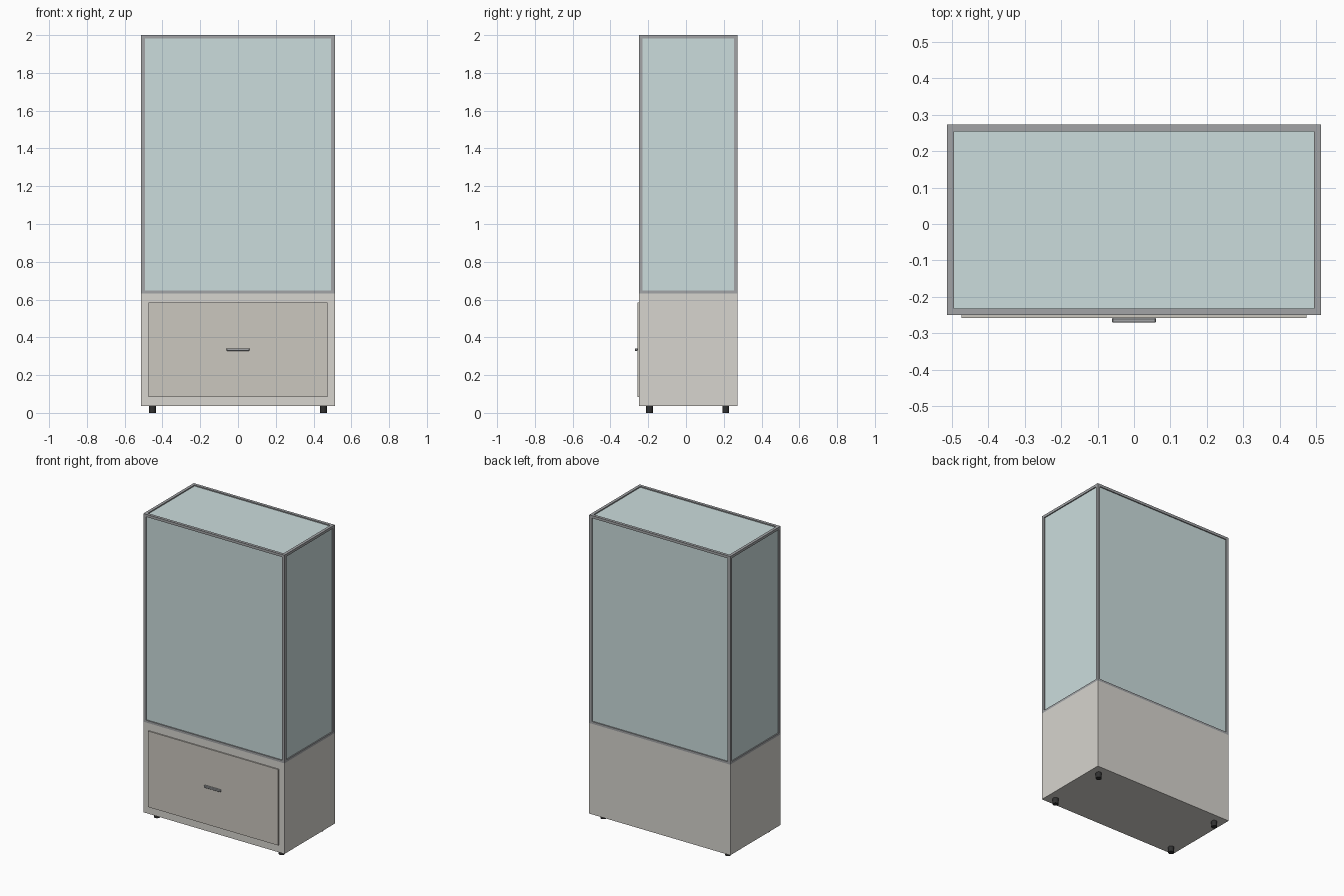
import bpy

if "Cube" in bpy.data.objects:
    bpy.data.objects.remove(bpy.data.objects["Cube"])

W, B, F = 0.5125, 0.2725, -0.25      # half width, back y, front y
BASE0, BASE1, TOP = 0.037, 0.632, 2.0
T = 0.019                            # frame bar thickness
REC, G = 0.007, 0.006                # glass recess and thickness


def material(name, rgb):
    m = bpy.data.materials.new(name)
    m.diffuse_color = (*rgb, 1)
    m.use_nodes = True
    m.node_tree.nodes["Principled BSDF"].inputs["Base Color"].default_value = m.diffuse_color
    return m


steel = material("steel", (0.36, 0.37, 0.38))
glass = material("glass", (0.60, 0.72, 0.72))
body = material("body", (0.68, 0.66, 0.62))
front = material("front", (0.60, 0.57, 0.52))
dark = material("dark", (0.03, 0.03, 0.03))


def box(name, x0, x1, y0, y1, z0, z1, mat, bevel=0):
    bpy.ops.mesh.primitive_cube_add(size=1, location=((x0 + x1) / 2, (y0 + y1) / 2, (z0 + z1) / 2))
    ob = bpy.context.object
    ob.name = name
    ob.scale = (x1 - x0, y1 - y0, z1 - z0)
    bpy.ops.object.transform_apply(location=False, rotation=False, scale=True)
    ob.data.materials.append(mat)
    if bevel:
        mod = ob.modifiers.new("bevel", "BEVEL")
        mod.width, mod.segments = bevel, 1
    return ob


# Lower cabinet, drawer front and handle
box("base_cabinet", -W, W, F, B, BASE0, BASE1, body)
box("drawer_front", -0.473, 0.473, -0.258, F, 0.085, 0.584, front)
box("drawer_handle", -0.06, 0.06, -0.27, -0.258, 0.328, 0.342, steel, 0.002)

# Metal frame: corner posts, then top and bottom rails
for sx, x in (("left", -W), ("right", W - T)):
    for sy, y in (("front", F), ("back", B - T)):
        box(f"post_{sy}_{sx}", x, x + T, y, y + T, BASE1, TOP, steel)
for sz, z0, z1 in (("bottom", BASE1, 0.647), ("top", TOP - T + 0.002, TOP)):
    for sy, y in (("front", F), ("back", B - T)):
        box(f"{sz}_rail_{sy}", -W + T, W - T, y, y + T, z0, z1, steel)
    for sx, x in (("left", -W), ("right", W - T)):
        box(f"{sz}_rail_{sx}", x, x + T, F + T, B - T, z0, z1, steel)

# Recessed glass panels
zb, zt = 0.647, TOP - T + 0.002
box("glass_front", -W + T, W - T, F + REC, F + REC + G, zb, zt, glass)
box("glass_back", -W + T, W - T, B - REC - G, B - REC, zb, zt, glass)
box("glass_left", -W + REC, -W + REC + G, F + T, B - T, zb, zt, glass)
box("glass_right", W - REC - G, W - REC, F + T, B - T, zb, zt, glass)
box("glass_top", -W + T, W - T, F + T, B - T, TOP - REC - G, TOP - REC, glass)

# Feet
for sx, x in (("left", -0.453), ("right", 0.453)):
    for sy, y in (("front", -0.193), ("back", 0.21)):
        bpy.ops.mesh.primitive_cylinder_add(vertices=24, radius=0.018, depth=BASE0,
                                            location=(x, y, BASE0 / 2))
        foot = bpy.context.object
        foot.name = f"foot_{sy}_{sx}"
        foot.data.materials.append(dark)
        bpy.ops.object.shade_smooth_by_angle()
